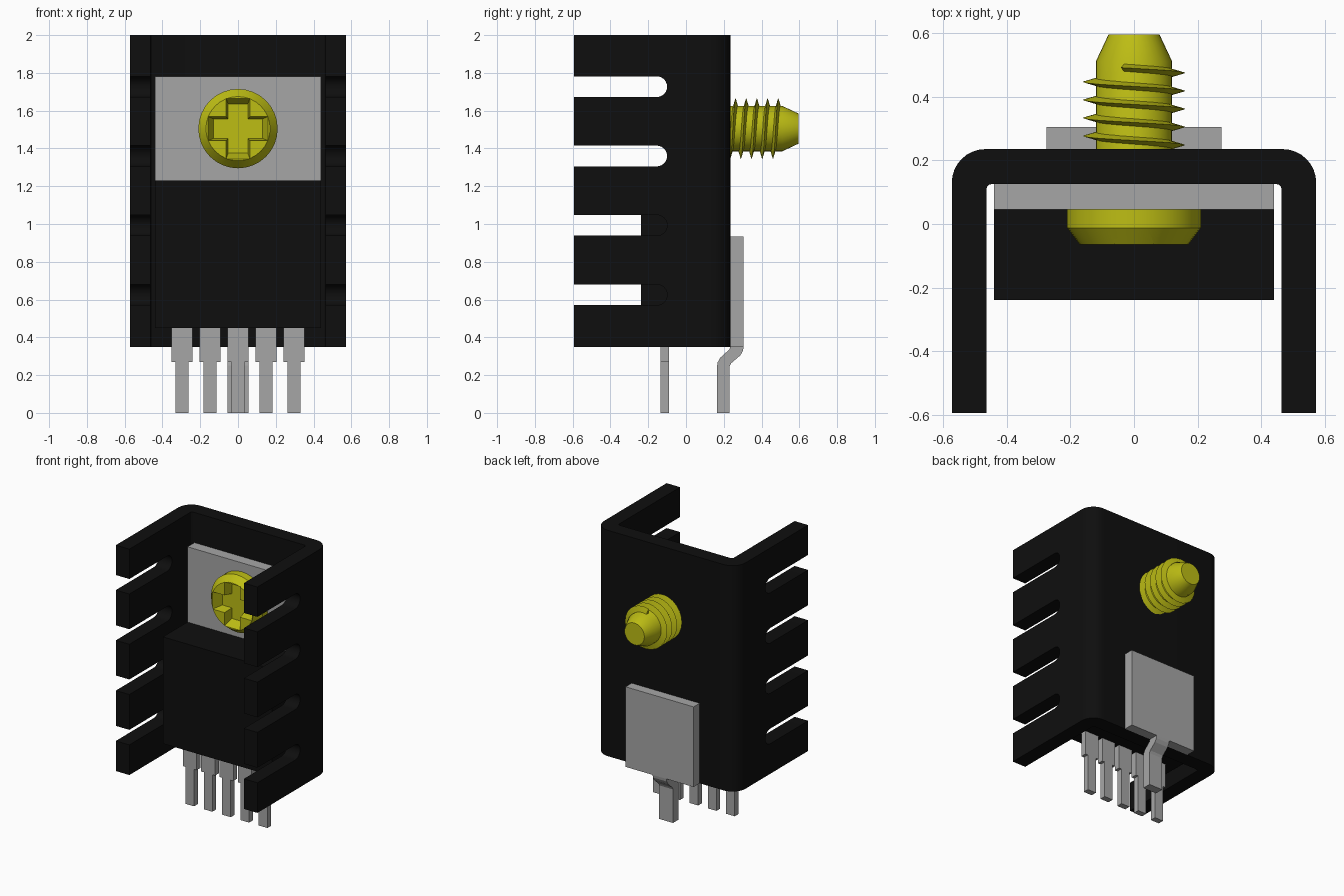
import bpy, bmesh, math

cube = bpy.data.objects.get("Cube")
if cube:
    bpy.data.objects.remove(cube, do_unlink=True)


def material(name, rgb, rough=0.6):
    m = bpy.data.materials.new(name)
    m.use_nodes = True
    m.diffuse_color = (*rgb, 1)
    bsdf = m.node_tree.nodes["Principled BSDF"]
    bsdf.inputs["Base Color"].default_value = (*rgb, 1)
    bsdf.inputs["Roughness"].default_value = rough
    return m


BLACK = material("matt black", (0.0045, 0.0045, 0.0045))
GREY = material("metal grey", (0.38, 0.38, 0.38))
YELLOW = material("brass yellow", (0.51, 0.51, 0.007))


def finish(name, bm, mat, smooth=False):
    bmesh.ops.recalc_face_normals(bm, faces=bm.faces[:])
    me = bpy.data.meshes.new(name)
    bm.to_mesh(me)
    bm.free()
    ob = bpy.data.objects.new(name, me)
    bpy.context.collection.objects.link(ob)
    if mat:
        me.materials.append(mat)
    if smooth:
        shade(ob)
    return ob


def activate(ob):
    bpy.ops.object.select_all(action='DESELECT')
    ob.select_set(True)
    bpy.context.view_layer.objects.active = ob


def shade(ob):
    activate(ob)
    bpy.ops.object.shade_smooth_by_angle(angle=math.radians(30))


def add_prism(bm, pts, axis, lo, hi, end_pts=None):
    """Extrude a 2D outline along an axis; end_pts allows a taper."""
    place = {'x': lambda u, v, w: (w, u, v),
             'y': lambda u, v, w: (u, w, v),
             'z': lambda u, v, w: (u, v, w)}[axis]
    a = [bm.verts.new(place(u, v, lo)) for u, v in pts]
    b = [bm.verts.new(place(u, v, hi)) for u, v in (end_pts or pts)]
    bm.faces.new(a)
    bm.faces.new(b[::-1])
    n = len(pts)
    for i in range(n):
        j = (i + 1) % n
        bm.faces.new((a[i], a[j], b[j], b[i]))


def prism(name, pts, axis, lo, hi, mat, smooth=False):
    bm = bmesh.new()
    add_prism(bm, pts, axis, lo, hi)
    return finish(name, bm, mat, smooth)


def box(name, x, y, z, mat):
    pts = [(x[0], y[0]), (x[1], y[0]), (x[1], y[1]), (x[0], y[1])]
    return prism(name, pts, 'z', z[0], z[1], mat)


def arc(cx, cy, r, a0, a1, n):
    return [(cx + r * math.cos(math.radians(a0 + (a1 - a0) * i / n)),
             cy + r * math.sin(math.radians(a0 + (a1 - a0) * i / n)))
            for i in range(n + 1)]


def cut(ob, cutter):
    """Apply a boolean difference and discard the cutter."""
    cutter.hide_render = True
    mod = ob.modifiers.new("cut", 'BOOLEAN')
    mod.operation = 'DIFFERENCE'
    mod.solver = 'EXACT'
    mod.object = cutter
    activate(ob)
    bpy.ops.object.modifier_apply(modifier=mod.name)
    bpy.data.objects.remove(cutter, do_unlink=True)


# Heat sink: U channel with rounded back corners
X, XI, FRONT, BACK, BI, R = 0.572, 0.463, -0.593, 0.235, 0.125, 0.105
half = [(XI, FRONT), (X, FRONT)] + arc(X - R, BACK - R, R, 0, 90, 8)
inner = arc(XI - 0.015, BI - 0.015, 0.015, 90, 0, 3)
outline = half + [(-x, y) for x, y in half[::-1]] \
    + [(-x, y) for x, y in inner[::-1]] + inner
heat_sink = prism("heat_sink", outline, 'z', 0.35, 2.0, BLACK)

# Round-ended cooling slots through both side walls
bm = bmesh.new()
for zc in (0.625, 0.993, 1.36, 1.727):
    r = 0.055
    slot = [(-0.7, zc - r)] + arc(-0.10 - r, zc, r, -90, 90, 12) + [(-0.7, zc + r)]
    add_prism(bm, slot, 'x', -0.8, 0.8)
cut(heat_sink, finish("slot_cutter", bm, None))
shade(heat_sink)

# Transistor package: moulded body and metal tab
box("package_body", (-0.44, 0.44), (-0.238, BI), (0.45, 1.23), BLACK)
box("package_tab", (-0.44, 0.44), (0.045, BI), (1.23, 1.78), GREY)

# Five stepped leads
lead = [(-0.035, 0), (0.035, 0), (0.035, 0.27), (0.056, 0.27),
        (0.056, 0.46), (-0.056, 0.46), (-0.056, 0.27), (-0.035, 0.27)]
for i in range(5):
    cx = (i - 2) * 0.148
    prism(f"lead_{i + 1}", [(cx + x, z) for x, z in lead], 'y', -0.134, -0.09, GREY)

# Rear solder plate with its cranked pin
box("rear_plate", (-0.275, 0.275), (BACK, 0.305), (0.35, 0.935), GREY)
pin = [(0.165, 0), (0.23, 0), (0.23, 0.245), (0.238, 0.262), (0.288, 0.305),
       (0.302, 0.33), (0.305, 0.35), (0.235, 0.35), (0.229, 0.335),
       (0.182, 0.293), (0.168, 0.268), (0.165, 0.25)]
prism("rear_pin", pin, 'x', -0.056, 0.056, GREY)

# Screw, turned about an axis along y
ZS = 1.505


def lathe(name, profile, mat, steps=32):
    bm = bmesh.new()
    rings = []
    for r, y in profile:
        rings.append([bm.verts.new((r * math.cos(2 * math.pi * i / steps), y,
                                    ZS + r * math.sin(2 * math.pi * i / steps)))
                      for i in range(steps)])
    for a, b in zip(rings, rings[1:]):
        for i in range(steps):
            j = (i + 1) % steps
            bm.faces.new((a[i], a[j], b[j], b[i]))
    bm.faces.new(rings[0])
    bm.faces.new(rings[-1])
    return finish(name, bm, mat)


head = lathe("screw_head", [(0.17, -0.065), (0.21, -0.012), (0.21, 0.045)], YELLOW)


def cross(a, w):
    quarter = [(a, -w), (a, w), (w, w)]
    pts = []
    for _ in range(4):
        pts += quarter
        quarter = [(-y, x) for x, y in quarter]
    return [(x, z + ZS) for x, z in pts]


# Tapered cross recess in the head
bm = bmesh.new()
add_prism(bm, cross(0.162, 0.064), 'y', -0.07, 0.005, cross(0.13, 0.052))
cut(head, finish("recess_cutter", bm, None))
shade(head)

shaft = lathe("screw_shaft", [(0.12, 0.04), (0.12, 0.51), (0.08, 0.595)], YELLOW)
shade(shaft)

# Helical thread with a triangular section
bm = bmesh.new()
PITCH, STEPS = 0.0566, 24
sections = []
for i in range(-STEPS // 2, int(4.33 * STEPS) + 1):
    t = 2 * math.pi * i / STEPS
    y = 0.248 + PITCH * i / STEPS
    sections.append([bm.verts.new((r * math.cos(t), y + dy, ZS + r * math.sin(t)))
                     for r, dy in ((0.115, -0.013), (0.161, 0), (0.115, 0.013))])
for a, b in zip(sections, sections[1:]):
    for k in range(3):
        m = (k + 1) % 3
        bm.faces.new((a[k], a[m], b[m], b[k]))
bm.faces.new(sections[0])
bm.faces.new(sections[-1])
finish("screw_thread", bm, YELLOW, smooth=True)
